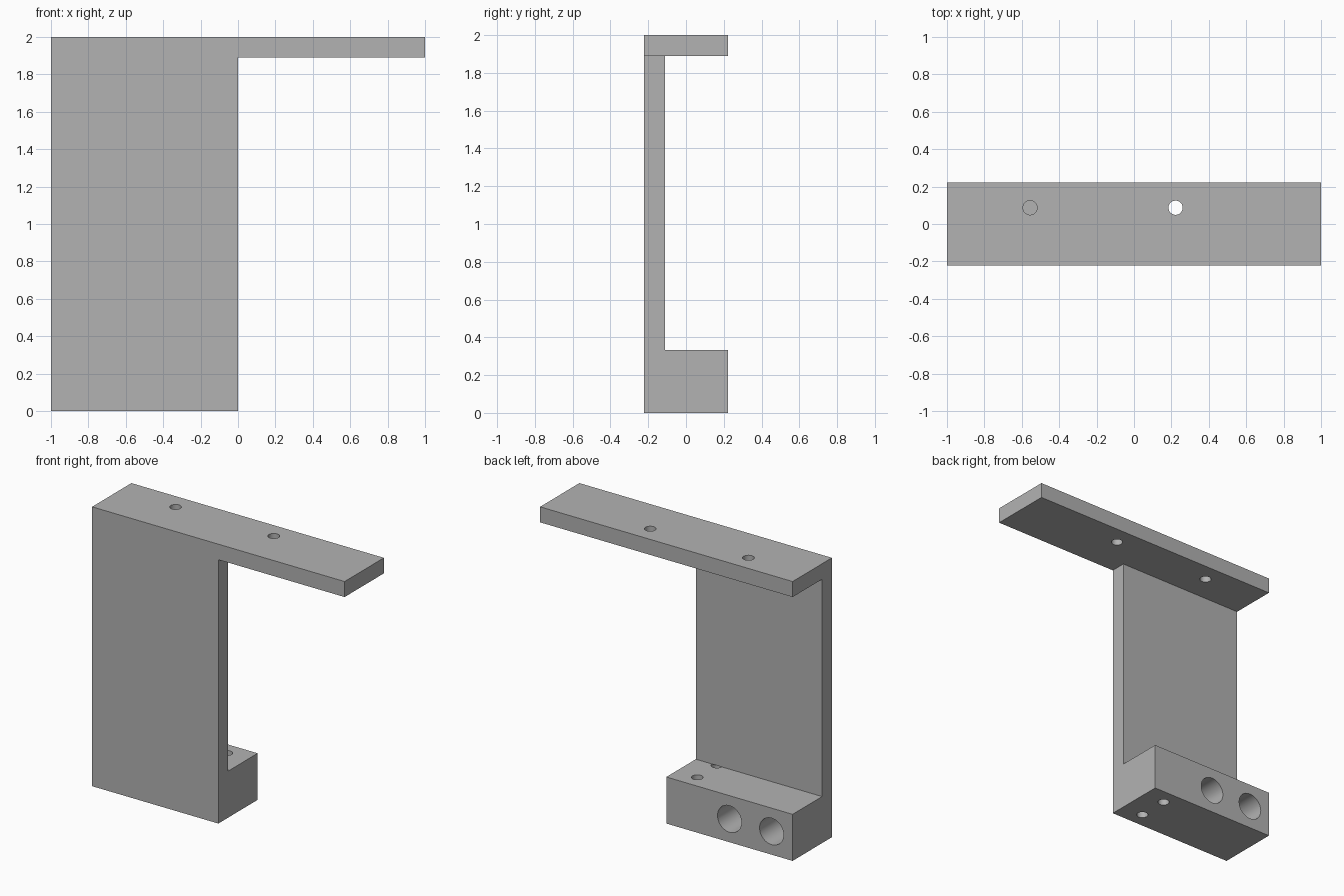
import bpy
import math

old = bpy.data.objects.get("Cube")
if old:
    bpy.data.objects.remove(old, do_unlink=True)

# Single grey finish
grey = bpy.data.materials.new("plain_grey")
grey.use_nodes = True
colour = (0.448, 0.448, 0.448, 1)
grey.diffuse_color = colour
grey.node_tree.nodes["Principled BSDF"].inputs["Base Color"].default_value = colour

HALF = 2 / 9      # half depth of the bracket
THICK = 1 / 9     # plate thickness
BLOCK = 1 / 3     # height of the lower block
INNER = THICK - HALF   # rear face of the wall


def box(name, low, high):
    centre = [(a + b) / 2 for a, b in zip(low, high)]
    bpy.ops.mesh.primitive_cube_add(size=1, location=centre)
    ob = bpy.context.object
    ob.name = name
    ob.scale = [b - a for a, b in zip(low, high)]
    bpy.ops.object.transform_apply(location=True, rotation=False, scale=True)
    ob.data.materials.append(grey)
    return ob


def drill(name, radius, depth, centre, tilt=0):
    bpy.ops.mesh.primitive_cylinder_add(vertices=48, radius=radius, depth=depth,
                                        location=centre, rotation=(tilt, 0, 0))
    ob = bpy.context.object
    ob.name = name
    ob.hide_render = True
    ob.data.materials.append(grey)
    return ob


def combine(target, tool, operation):
    mod = target.modifiers.new(operation.lower(), "BOOLEAN")
    mod.operation = operation
    mod.solver = "EXACT"
    mod.object = tool
    bpy.context.view_layer.objects.active = target
    bpy.ops.object.modifier_apply(modifier=mod.name)
    bpy.data.objects.remove(tool, do_unlink=True)


# Wall, long top plate and lower block joined into one body
bracket = box("bracket", (-1, -HALF, 0), (0, INNER, 2))
top_plate = box("top_plate", (-1, -HALF, 2 - THICK), (1, HALF, 2))
lower_block = box("lower_block", (-1, -HALF, 0), (0, HALF, BLOCK))
combine(bracket, top_plate, "UNION")
combine(bracket, lower_block, "UNION")

# Screw holes through the top plate
for x in (-5 / 9, 2 / 9):
    combine(bracket, drill("plate_hole", 0.038, 0.3, (x, 0.087, 1.95)), "DIFFERENCE")

# Vertical screw holes in the block; the front one runs under the wall
for y in (-THICK, THICK):
    depth = BLOCK + 0.1 if y < 0 else BLOCK + 0.2
    top = BLOCK if y < 0 else BLOCK + 0.1
    combine(bracket, drill("block_hole", 0.038, depth, (-1 / 6, y, top - depth / 2)),
            "DIFFERENCE")

# Large blind bores entering the block from the rear
for x in (-1 / 2, -5 / 6):
    depth = HALF - INNER + 0.1
    combine(bracket, drill("rear_bore", 0.095, depth,
                           (x, INNER + depth / 2, BLOCK / 2), math.pi / 2), "DIFFERENCE")

# Smooth bores, crisp plate edges
bpy.ops.object.select_all(action="DESELECT")
bracket.select_set(True)
bpy.context.view_layer.objects.active = bracket
bpy.ops.object.shade_smooth_by_angle(angle=math.radians(30))
